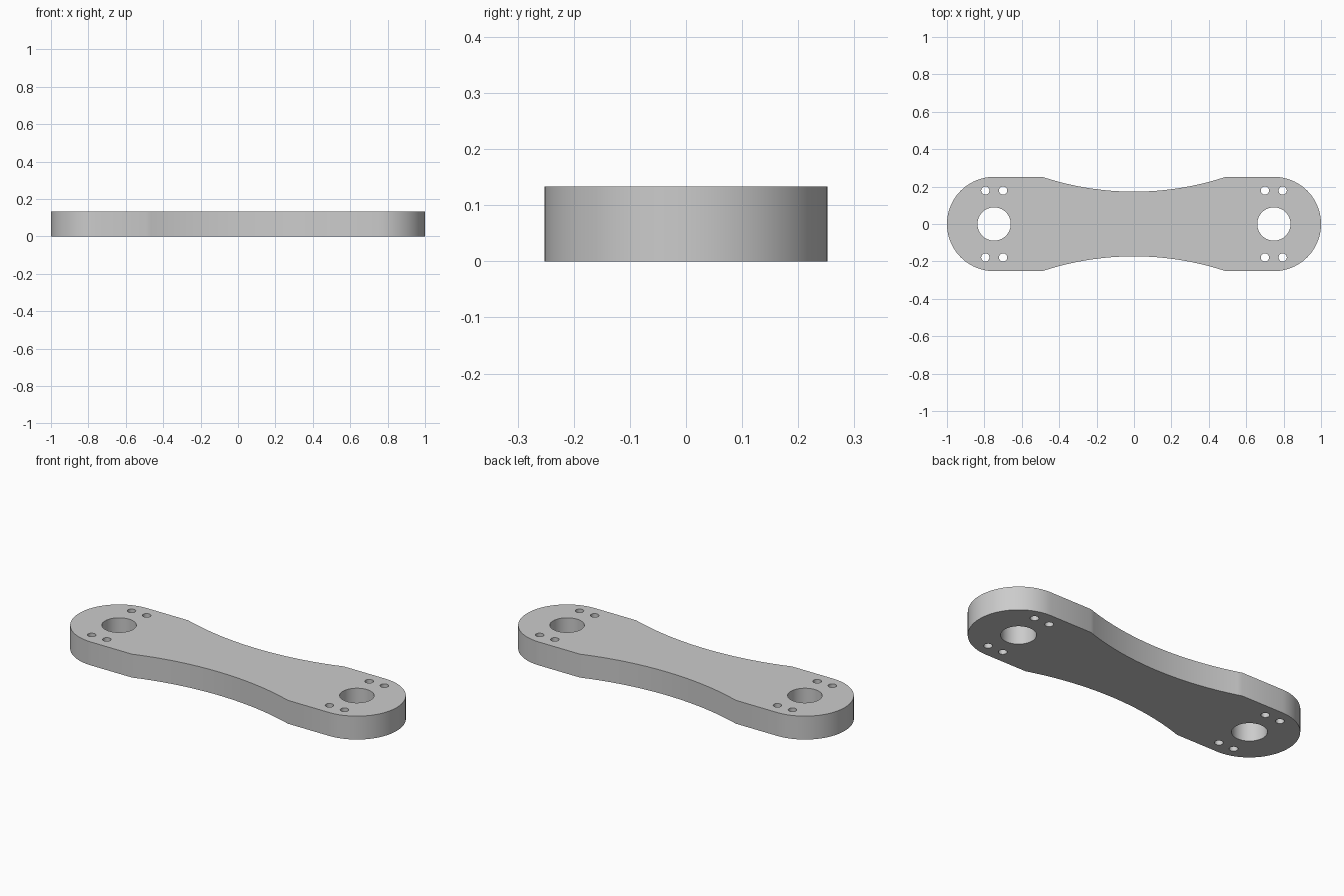
import bpy, bmesh
from math import sin, cos, pi, radians, sqrt

if "Cube" in bpy.data.objects:
    bpy.data.objects.remove(bpy.data.objects["Cube"], do_unlink=True)

THICK = 0.133
END_R = 0.252                 # rounded end radius
END_X = 1 - END_R             # centre of each rounded end
NECK_X, WAIST = 0.49, 0.173   # where the waist starts, half width at the middle
SAG = END_R - WAIST
WAIST_R = (NECK_X ** 2 + SAG ** 2) / (2 * SAG)


def circle(cx, cy, r, n):
    return [(cx + r * cos(2 * pi * i / n), cy + r * sin(2 * pi * i / n)) for i in range(n)]


def outline():
    """Right end arc, concave back edge, then the same half turned by 180 degrees."""
    half = []
    for i in range(49):
        a = -pi / 2 + pi * i / 48
        half.append((END_X + END_R * cos(a), END_R * sin(a)))
    for i in range(41):
        x = NECK_X * (1 - i / 20)
        half.append((x, WAIST + WAIST_R - sqrt(WAIST_R ** 2 - x * x)))
    return half + [(-x, -y) for x, y in half]


# Flat profile with bearing holes and bolt holes, extruded to a plate
loops = [outline()]
for side in (-1, 1):
    loops.append(circle(side * 0.748, 0, 0.089, 64))
    for x in (0.70, 0.795):
        for y in (-0.179, 0.179):
            loops.append(circle(side * x, y, 0.022, 32))

curve = bpy.data.curves.new("link_profile", "CURVE")
curve.dimensions = "2D"
curve.fill_mode = "BOTH"
curve.extrude = THICK / 2
for pts in loops:
    spline = curve.splines.new("POLY")
    spline.points.add(len(pts) - 1)
    for p, (x, y) in zip(spline.points, pts):
        p.co = (x, y, 0, 1)
    spline.use_cyclic_u = True

link = bpy.data.objects.new("link_plate", curve)
bpy.context.collection.objects.link(link)
bpy.ops.object.select_all(action="DESELECT")
link.select_set(True)
bpy.context.view_layer.objects.active = link
bpy.ops.object.convert(target="MESH")
link = bpy.context.object
link.name = "link_plate"

# Weld caps to walls and stand the plate on the ground
bm = bmesh.new()
bm.from_mesh(link.data)
bmesh.ops.remove_doubles(bm, verts=bm.verts, dist=0.0001)
bmesh.ops.translate(bm, verts=bm.verts, vec=(0, 0, THICK / 2))
bmesh.ops.recalc_face_normals(bm, faces=bm.faces)
bm.to_mesh(link.data)
bm.free()

# Plain grey metal
mat = bpy.data.materials.new("plain_grey")
mat.use_nodes = True
grey = (0.6, 0.6, 0.6, 1)
mat.diffuse_color = grey
mat.node_tree.nodes["Principled BSDF"].inputs["Base Color"].default_value = grey
link.data.materials.clear()
link.data.materials.append(mat)

bpy.ops.object.shade_smooth_by_angle(angle=radians(30))
